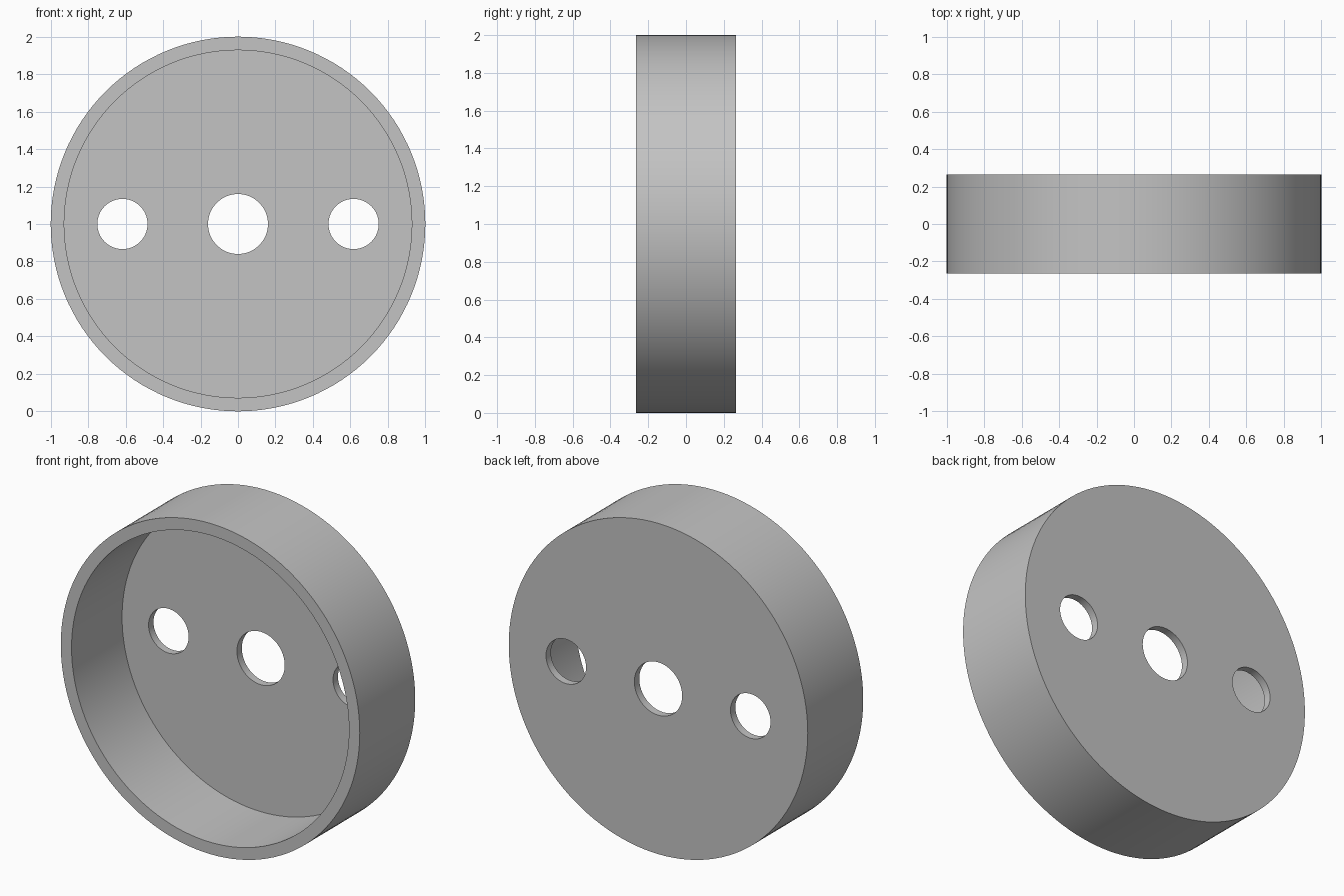
import bpy
import math

cube = bpy.data.objects.get("Cube")
if cube:
    bpy.data.objects.remove(cube, do_unlink=True)

RADIUS, INNER_RADIUS = 1.0, 0.928
HALF_DEPTH, FLOOR = 0.265, 0.047
SIDE_HOLE_X = 0.617

grey = bpy.data.materials.new("plain grey")
grey.use_nodes = True
colour = (0.55, 0.55, 0.55, 1)
grey.diffuse_color = colour
grey.node_tree.nodes["Principled BSDF"].inputs["Base Color"].default_value = colour


def disc(name, radius, y_front, y_back, x=0.0, sides=128):
    """Cylinder lying along y, at mid height."""
    bpy.ops.mesh.primitive_cylinder_add(
        vertices=sides, radius=radius, depth=y_back - y_front,
        location=(x, (y_front + y_back) / 2, RADIUS),
        rotation=(math.pi / 2, 0, 0))
    obj = bpy.context.object
    obj.name = name
    obj.data.materials.append(grey)
    return obj


# Solid round body, then the cutters for the open front and the three holes
cup = disc("round_cup", RADIUS, -HALF_DEPTH, HALF_DEPTH)
cutters = [
    disc("cavity_cutter", INNER_RADIUS, -0.6, HALF_DEPTH - FLOOR),
    disc("centre_hole_cutter", 0.16, 0, 0.6, sides=64),
]
for side, sign in (("left", 1), ("right", -1)):
    cutters.append(disc(side + "_hole_cutter", 0.134, 0, 0.6, sign * SIDE_HOLE_X, 64))

for cutter in cutters:
    cutter.hide_render = True
    mod = cup.modifiers.new(cutter.name, "BOOLEAN")
    mod.operation = "DIFFERENCE"
    mod.solver = "EXACT"
    mod.object = cutter

# Apply the cuts and drop the cutters
bpy.ops.object.select_all(action="DESELECT")
cup.select_set(True)
bpy.context.view_layer.objects.active = cup
for mod in list(cup.modifiers):
    bpy.ops.object.modifier_apply(modifier=mod.name)
for cutter in cutters:
    bpy.data.objects.remove(cutter, do_unlink=True)

# Smooth curved walls, crisp rims
bpy.ops.object.shade_smooth_by_angle(angle=math.radians(30))
